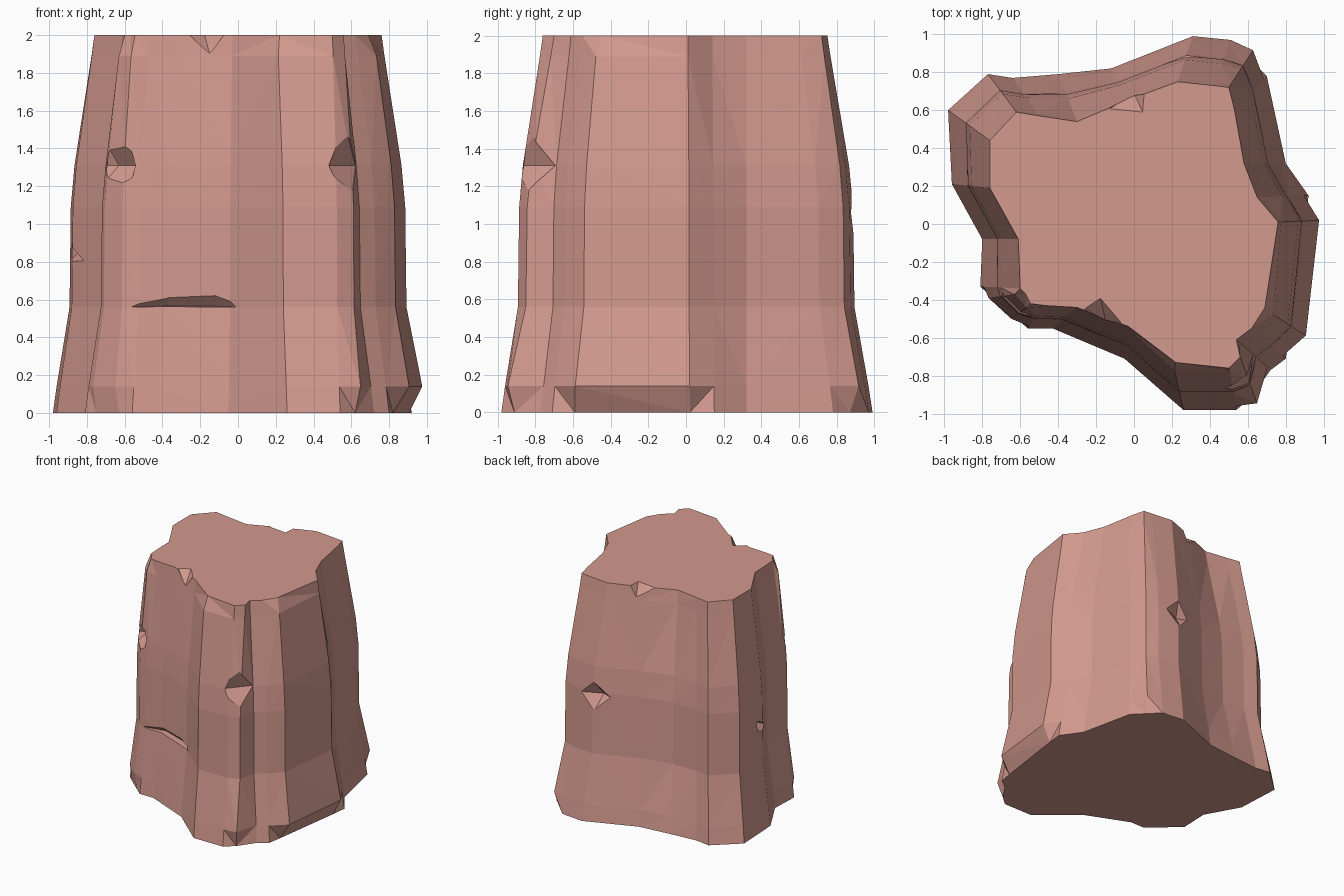
import bpy, bmesh

# Column corners around the stump: bottom x, y, top x, y
COLUMNS = [
    (.98, .02, .76, .01), (.92, .15, .65, .14), (.80, .32, .58, .32), (.70, .78, .53, .60),
    (.63, .92, .50, .72), (.51, .97, .42, .73), (.31, .99, .23, .75), (-.12, .82, -.04, .65),
    (-.40, .79, -.30, .54), (-.64, .77, -.50, .57), (-.77, .79, -.62, .59), (-.98, .60, -.76, .44),
    (-.96, .21, -.76, .19), (-.80, -.08, -.61, -.08), (-.81, -.33, -.60, -.34),
    (-.77, -.39, -.62, -.37), (-.65, -.50, -.56, -.44), (-.56, -.55, -.47, -.43),
    (-.43, -.55, -.30, -.44), (-.05, -.71, -.03, -.54), (.26, -.98, .21, -.76),
    (.54, -.98, .50, -.76), (.65, -.95, .56, -.70), (.72, -.77, .54, -.61),
    (.80, -.71, .62, -.55), (.91, -.59, .72, -.47)]
# Height and taper fraction of each ring
RINGS = [(0, 0), (.14, .09), (.56, .40), (1.09, .43), (1.31, .52), (1.89, .93), (2, 1)]
# Corners broken off at the foot and at the rim
FOOT_CHIPS = {0: (.905, .02), 25: (.82, -.59), 22: (.62, -.91), 4: (.61, .87),
              15: (-.75, -.385), 16: (-.63, -.49)}
RIM_CHIPS = {15: (-.57, -.37), 16: (-.545, -.42), 20: (.22, -.73), 25: (.69, -.44)}


def corner(i, z, f):
    bx, by, tx, ty = COLUMNS[i]
    if i in FOOT_CHIPS and z == 0:
        return (*FOOT_CHIPS[i], z)
    if i in RIM_CHIPS and z == 2:
        return (*RIM_CHIPS[i], z)
    if i in FOOT_CHIPS and z == .14:
        f = .02
    return (bx + (tx - bx) * f, by + (ty - by) * f, z)


def finish(bm, name):
    bmesh.ops.recalc_face_normals(bm, faces=bm.faces)
    mesh = bpy.data.meshes.new(name)
    bm.to_mesh(mesh)
    bm.free()
    obj = bpy.data.objects.new(name, mesh)
    bpy.context.collection.objects.link(obj)
    return obj


# Stump body: stacked rings with caps
bm = bmesh.new()
n = len(COLUMNS)
rings = [[bm.verts.new(corner(i, z, f)) for i in range(n)] for z, f in RINGS]
sides = [bm.faces.new((a[i], a[(i + 1) % n], b[(i + 1) % n], b[i]))
         for a, b in zip(rings, rings[1:]) for i in range(n)]
bmesh.ops.triangulate(bm, faces=sides)
bm.faces.new(rings[0][::-1])
bm.faces.new(rings[-1])
stump = finish(bm, "stump")

# Notches: each is the hull of a few points
NOTCHES = [
    # front right ridge
    [(.47, -.86, 1.31), (.62, -.68, 1.31), (.57, -.84, 1.51), (.60, -.90, 1.12), (.75, -1, 1.31)],
    # front left ridge
    [(-.69, -.36, 1.31), (-.63, -.35, 1.31), (-.5, -.46, 1.31), (-.70, -.40, 1.43),
     (-.6, -.48, 1.43), (-.73, -.42, 1.19), (-.61, -.50, 1.19), (-.78, -.60, 1.31)],
    # front undercut
    [(-.62, -.50, .56), (-.37, -.46, .565), (-.12, -.55, .565), (.02, -.66, .56),
     (-.37, -.53, .63), (-.12, -.62, .63), (-.3, -.75, .56)],
    # left ridge
    [(-.84, .30, .85), (-.79, .19, .85), (-.90, .28, .92), (-.95, .20, .76),
     (-1, .20, .88), (-.82, .08, .80)],
    # back ridge
    [(.23, .80, 1.06), (.13, .84, 1.06), (.40, .88, 1.06), (.27, .88, 1.18),
     (.27, .92, .89), (.27, 1, 1.06)],
    # front rim
    [(-.27, -.44, 2.01), (-.18, -.38, 2.01), (-.06, -.52, 2.01), (-.15, -.51, 1.90),
     (-.22, -.60, 2.01)],
    # back rim
    [(-.14, .60, 2.01), (.05, .58, 2.01), (.06, .70, 2.01), (.0, .69, 1.90), (-.08, .75, 2.01)],
]
bm = bmesh.new()
for points in NOTCHES:
    hull = bmesh.ops.convex_hull(bm, input=[bm.verts.new(p) for p in points])
    loose = [v for v in hull["geom_interior"] if isinstance(v, bmesh.types.BMVert)]
    bmesh.ops.delete(bm, geom=loose, context='VERTS')
cutter = finish(bm, "notch_cutter")
cutter.hide_render = True

cut = stump.modifiers.new("notches", 'BOOLEAN')
cut.operation = 'DIFFERENCE'
cut.solver = 'EXACT'
cut.object = cutter
bpy.context.view_layer.objects.active = stump
stump.select_set(True)
bpy.ops.object.modifier_apply(modifier=cut.name)
bpy.data.objects.remove(cutter)

# Pink-brown colour
mat = bpy.data.materials.new("pink_bark")
mat.diffuse_color = (.65, .32, .27, 1)
stump.data.materials.append(mat)
